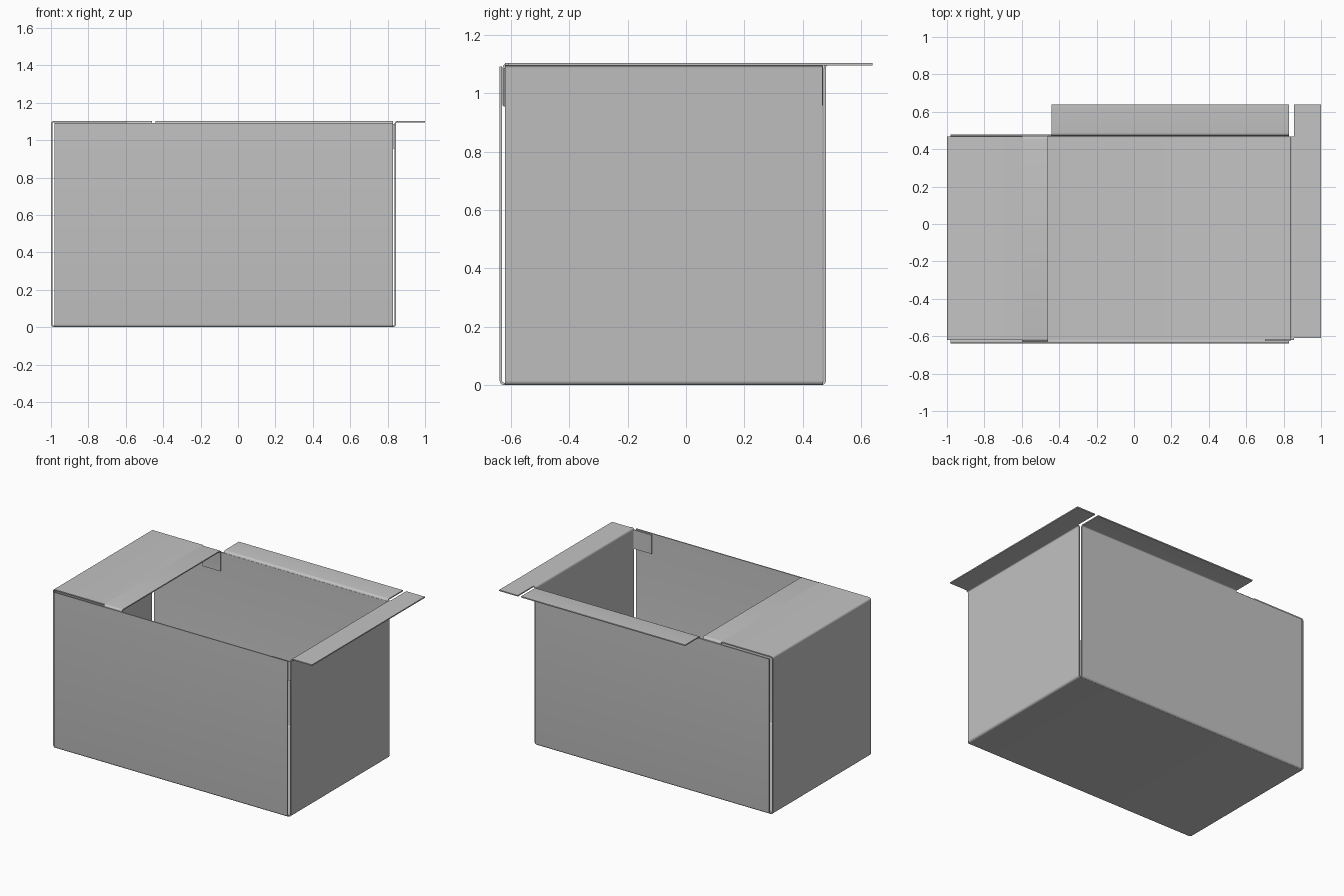
import bpy, bmesh
from math import sin, cos, pi, radians
from mathutils import Vector

cube = bpy.data.objects.get("Cube")
if cube:
    bpy.data.objects.remove(cube, do_unlink=True)

THICK = 0.008
BEND = 0.012
STEPS = 5
TOP = 1.099       # middle of the top sheet
FLOOR = 0.004     # middle of the floor sheet

steel = bpy.data.materials.new("grey_sheet_steel")
steel.use_nodes = True
colour = (0.55, 0.55, 0.55, 1)
steel.diffuse_color = colour
steel.node_tree.nodes["Principled BSDF"].inputs["Base Color"].default_value = colour


def rounded(points):
    """Round each right-angled corner of a path with the bend radius."""
    pts = [Vector(p) for p in points]
    path = [pts[0]]
    for before, corner, after in zip(pts, pts[1:], pts[2:]):
        a = (before - corner).normalized()
        b = (after - corner).normalized()
        centre = corner + (a + b) * BEND
        for i in range(STEPS + 1):
            t = pi / 2 * i / STEPS
            path.append(centre - (b * cos(t) + a * sin(t)) * BEND)
    return path + [pts[-1]]


def sheet(name, axis, span, points):
    """Folded sheet: a bent path swept along one axis and thickened."""
    bm = bmesh.new()
    rows = []
    for p in rounded(points):
        row = []
        for s in span:
            co = list(p)
            co.insert("xyz".index(axis), s)
            row.append(bm.verts.new(co))
        rows.append(row)
    for r, q in zip(rows, rows[1:]):
        bm.faces.new((r[0], r[1], q[1], q[0]))
    bmesh.ops.remove_doubles(bm, verts=bm.verts, dist=0.0005)
    mesh = bpy.data.meshes.new(name)
    bm.to_mesh(mesh)
    bm.free()
    mesh.materials.append(steel)
    ob = bpy.data.objects.new(name, mesh)
    bpy.context.collection.objects.link(ob)
    bpy.ops.object.select_all(action='DESELECT')
    ob.select_set(True)
    bpy.context.view_layer.objects.active = ob
    mod = ob.modifiers.new("thickness", 'SOLIDIFY')
    mod.thickness = THICK
    mod.offset = 0
    mod.use_even_offset = True
    bpy.ops.object.modifier_apply(modifier=mod.name)
    bpy.ops.object.shade_smooth_by_angle(angle=radians(30))
    return ob


# Top panel, end walls and floor folded from one strip
sheet("main_channel", "y", (-0.62, 0.467),
      [(-0.6, TOP), (-0.996, TOP), (-0.996, FLOOR),
       (0.841, FLOOR), (0.841, TOP), (0.856, TOP)])

# Free end of the top panel, with a tab folded down at each side
sheet("top_panel_end", "x", (-0.6, -0.46),
      [(-0.624, 0.957), (-0.624, TOP), (0.466, TOP), (0.466, 0.957)])

# Outward flange of the left end wall
sheet("side_flange", "y", (-0.61, 0.638), [(0.856, TOP), (1.0, TOP)])

# Long walls with their bends from the floor
sheet("front_wall", "x", (-0.98, 0.83),
      [(-0.62, FLOOR), (-0.634, FLOOR), (-0.634, 1.092)])
sheet("back_wall", "x", (-0.98, 0.83),
      [(0.461, FLOOR), (0.475, FLOOR), (0.475, 1.087)])
sheet("back_flange", "x", (-0.44, 0.83),
      [(0.475, 1.087), (0.475, TOP), (0.638, TOP)])

# Corner tab turned in behind the front wall
sheet("corner_tab", "z", (0.955, 1.087),
      [(0.841, -0.609), (0.841, -0.621), (0.70, -0.621)])
